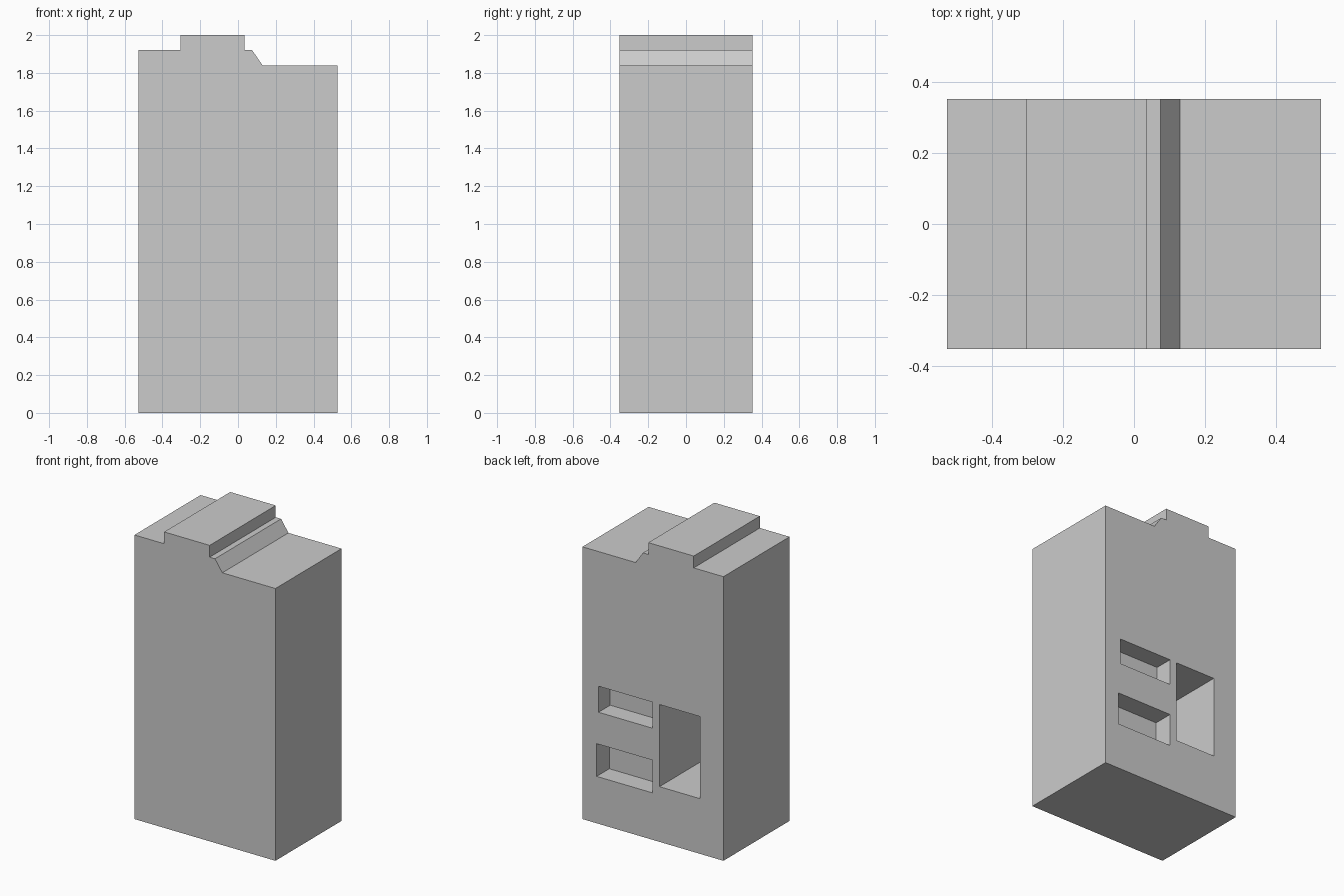
import bpy, bmesh

if "Cube" in bpy.data.objects:
    bpy.data.objects.remove(bpy.data.objects["Cube"])

HALF_W, HALF_D = 0.527, 0.353


def prism(name, profile, y0, y1):
    """Extrude an (x, z) profile from y0 to y1."""
    bm = bmesh.new()
    face = bm.faces.new([bm.verts.new((x, y0, z)) for x, z in profile])
    ext = bmesh.ops.extrude_face_region(bm, geom=[face])
    moved = [g for g in ext["geom"] if isinstance(g, bmesh.types.BMVert)]
    bmesh.ops.translate(bm, verts=moved, vec=(0, y1 - y0, 0))
    bmesh.ops.recalc_face_normals(bm, faces=bm.faces)
    mesh = bpy.data.meshes.new(name)
    bm.to_mesh(mesh)
    bm.free()
    obj = bpy.data.objects.new(name, mesh)
    bpy.context.collection.objects.link(obj)
    return obj


# Cabinet body with the stepped, sloped top
body = prism("cabinet_body", [
    (-HALF_W, 0), (HALF_W, 0), (HALF_W, 1.84), (0.13, 1.84), (0.075, 1.92),
    (0.035, 1.92), (0.035, 2.0), (-0.305, 2.0), (-0.305, 1.92), (-HALF_W, 1.92),
], -HALF_D, HALF_D)

# Recesses in the back face: x range, z range, depth
recesses = {
    "upper_slot_cutter": (0.004, 0.407, 0.754, 0.930, 0.125),
    "lower_slot_cutter": (0.004, 0.421, 0.317, 0.538, 0.135),
    "deep_bay_cutter": (-0.350, -0.049, 0.373, 0.928, 0.58),
}
for name, (x0, x1, z0, z1, depth) in recesses.items():
    cutter = prism(name, [(x0, z0), (x1, z0), (x1, z1), (x0, z1)],
                   HALF_D - depth, HALF_D + 0.1)
    cutter.hide_render = True
    cutter.hide_set(True)
    mod = body.modifiers.new(name, 'BOOLEAN')
    mod.operation = 'DIFFERENCE'
    mod.solver = 'EXACT'
    mod.object = cutter
